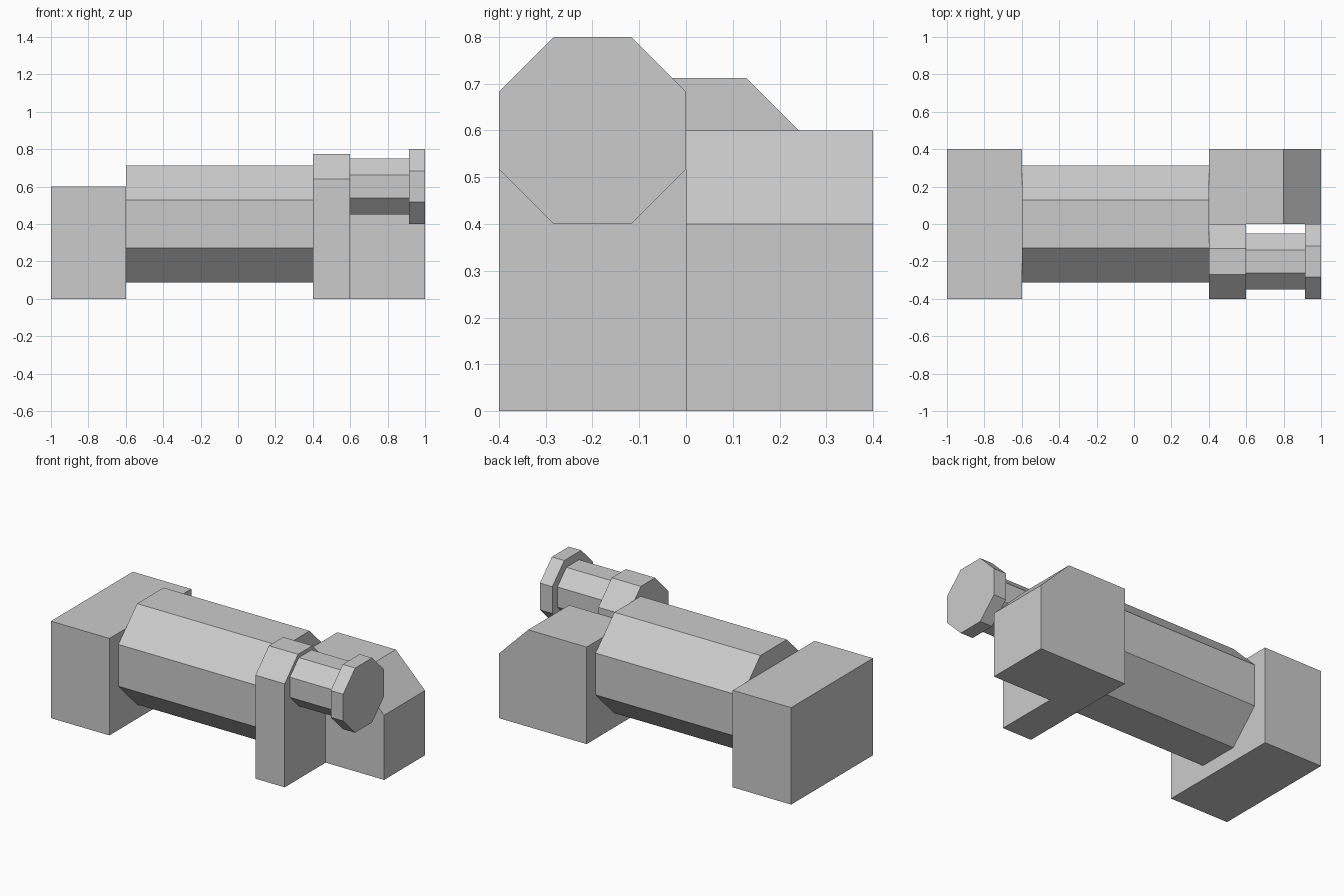
import bpy
import bmesh
from math import pi, cos, sin

cube = bpy.data.objects.get("Cube")
if cube:
    bpy.data.objects.remove(cube, do_unlink=True)

grey = bpy.data.materials.new("plain grey")
grey.use_nodes = True
colour = (0.6, 0.6, 0.6, 1)
grey.diffuse_color = colour
grey.node_tree.nodes["Principled BSDF"].inputs["Base Color"].default_value = colour


def prism(name, start, depth):
    """Extrude a closed outline of 3D points along a depth vector."""
    bm = bmesh.new()
    face = bm.faces.new([bm.verts.new(p) for p in start])
    result = bmesh.ops.extrude_face_region(bm, geom=[face], use_keep_orig=True)
    verts = [v for v in result["geom"] if isinstance(v, bmesh.types.BMVert)]
    bmesh.ops.translate(bm, verts=verts, vec=depth)
    bmesh.ops.recalc_face_normals(bm, faces=bm.faces)
    mesh = bpy.data.meshes.new(name)
    bm.to_mesh(mesh)
    bm.free()
    mesh.materials.append(grey)
    obj = bpy.data.objects.new(name, mesh)
    bpy.context.collection.objects.link(obj)
    return obj


def along_x(name, x0, x1, outline):
    return prism(name, [(x0, y, z) for y, z in outline], (x1 - x0, 0, 0))


def octagon(y, z, apothem):
    r = apothem / cos(pi / 8)
    angles = [(i + 0.5) * pi / 4 for i in range(8)]
    return [(y + r * cos(a), z + r * sin(a)) for a in angles]


# Solid end block
along_x("end_block", -1, -0.6, [(-0.4, 0), (0.4, 0), (0.4, 0.6), (-0.4, 0.6)])

# Large barrel between the blocks
along_x("barrel", -0.6, 0.4, octagon(0, 0.4, 0.312))

# Rear block with a sloped outer corner
slope = [(0.4, 0), (1, 0), (1, 0.4), (0.8, 0.6), (0.4, 0.6)]
prism("sloped_block", [(x, 0, z) for x, z in slope], (0, 0.4, 0))

# Upright bracket with chamfered top
along_x("bracket", 0.4, 0.6,
        [(-0.4, 0), (0, 0), (0, 0.64), (-0.13, 0.773), (-0.27, 0.773), (-0.4, 0.64)])

# Shaft and its end knob
along_x("shaft", 0.6, 0.915, octagon(-0.2, 0.6, 0.15))
along_x("knob", 0.915, 1, octagon(-0.2, 0.6, 0.2))
